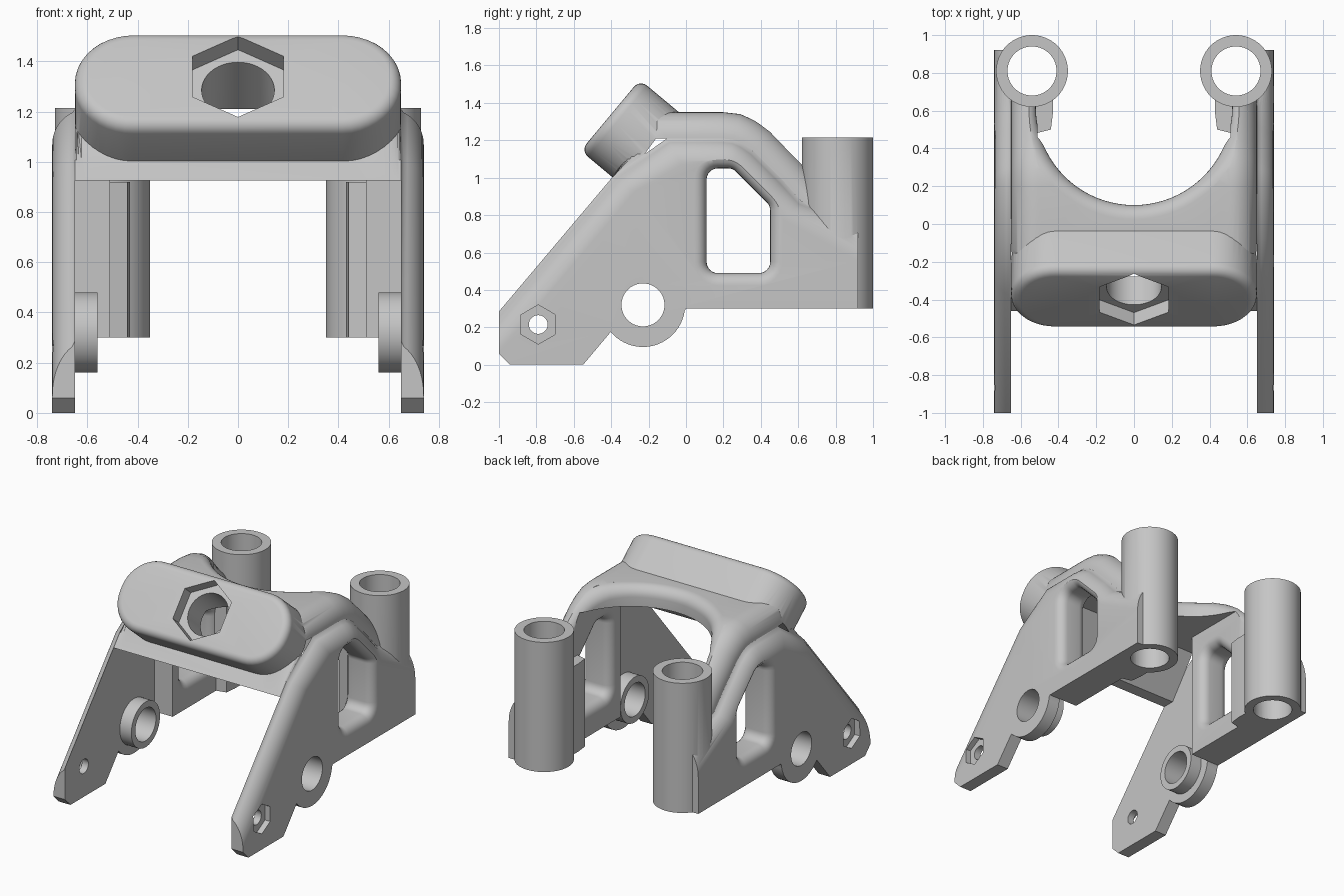
import bpy, bmesh, math
from mathutils import Vector

cube = bpy.data.objects.get("Cube")
if cube:
    bpy.data.objects.remove(cube, do_unlink=True)

GREY = (0.56, 0.56, 0.56, 1)
mat = bpy.data.materials.new("plain_grey")
mat.use_nodes = True
mat.diffuse_color = GREY
mat.node_tree.nodes["Principled BSDF"].inputs["Base Color"].default_value = GREY


def loft(name, rings):
    """Closed solid through rings that share a point count."""
    bm = bmesh.new()
    rows = [[bm.verts.new(p) for p in ring] for ring in rings]
    n = len(rows[0])
    for a, b in zip(rows, rows[1:]):
        for i in range(n):
            j = (i + 1) % n
            bm.faces.new((a[i], a[j], b[j], b[i]))
    bm.faces.new(rows[0])
    bm.faces.new(rows[-1])
    bmesh.ops.recalc_face_normals(bm, faces=bm.faces)
    mesh = bpy.data.meshes.new(name)
    bm.to_mesh(mesh)
    bm.free()
    mesh.materials.append(mat)
    ob = bpy.data.objects.new(name, mesh)
    bpy.context.collection.objects.link(ob)
    return ob


def circle(a, b, r, n=56, turn=0.0):
    return [(a + r * math.cos(turn + math.tau * i / n),
             b + r * math.sin(turn + math.tau * i / n)) for i in range(n)]


def quarter(r, steps):
    """Pairs (sideways, down) along a quarter-round edge of radius r, side face last."""
    angles = [math.pi / 2 * (1 - k / steps) for k in range(steps + 1)]
    return [(r * (1 - math.cos(t)), r * (1 - math.sin(t))) for t in angles]


def rounded(corners, r, off=0.0, steps=10):
    """Convex outline with rounded corners, grown outward by off."""
    pts = [Vector(c) for c in corners]
    out = []
    for i, v in enumerate(pts):
        d1 = (v - pts[i - 1]).normalized()
        d2 = (pts[(i + 1) % len(pts)] - v).normalized()
        n1, n2 = Vector((d1.y, -d1.x)), Vector((d2.y, -d2.x))
        centre = v - (n1 + n2) * (r / (1 + n1.dot(n2)))
        for k in range(steps + 1):
            out.append(centre + n1.slerp(n2, k / steps) * (r + off))
    return out


def along_x(pts, x):
    return [(x, p[0], p[1]) for p in pts]


def along_z(pts, z):
    return [(p[0], p[1], z) for p in pts]


def combine(tool, op):
    mod = body.modifiers.new(op, 'BOOLEAN')
    mod.operation, mod.object, mod.solver = op, tool, 'EXACT'
    bpy.context.view_layer.objects.active = body
    bpy.ops.object.modifier_apply(modifier=mod.name)
    bpy.data.objects.remove(tool, do_unlink=True)


def cut(tool):
    combine(tool, 'DIFFERENCE')


def add(tool):
    combine(tool, 'UNION')


# Side outline: ridge line of the core over a fixed lower line
TOP = [Vector(p) for p in ((-1, .285), (-.39, 1.007), (-.18, 1.35), (.2, 1.35), (.29, 1.34),
                           (.37, 1.305), (.45, 1.25), (.62, 1.08), (.72, .97), (.92, .76))]
LAST = len(TOP) - 1
BOSS = (-.23, .32)
LOW = [(.92, .3), (0, .3)]
LOW += [(BOSS[0] + .225 * math.cos(math.radians(a)), BOSS[1] + .225 * math.sin(math.radians(a)))
        for a in range(-8, -141, -6)]
LOW += [(-.55, 0), (-.94, 0), (-1, .06)]


def side_outline(core, plate):
    """Ridge lowered by the core rounding (bridge and rail only) plus the plate rounding."""
    out = []
    for i, p in enumerate(TOP):
        inset = plate + (core if 1 < i < LAST else 0)
        span = TOP[max(i - 1, 0):i + 2]
        dirs = [(b - a).normalized() for a, b in zip(span, span[1:])]
        n1, n2 = Vector((dirs[0].y, -dirs[0].x)), Vector((dirs[-1].y, -dirs[-1].x))
        if i in (0, LAST):      # ends slide straight down
            out.append(p + Vector((0, inset / n1.y)))
        else:
            out.append(p + (n1 + n2) * (inset / (1 + n1.dot(n2))))
    return out + LOW


def top_height(y):
    for a, b in zip(TOP, TOP[1:]):
        if y <= b.x or b is TOP[-1]:
            return a.y + (b.y - a.y) * (y - a.x) / (b.x - a.x)


# Main body: rounded core with a lower rounded plate on each outer side
FILLET = .14
levels = [(.65 - s, d, 0) for s, d in quarter(FILLET, 10)]
levels += [(.74 - s, FILLET, d) for s, d in quarter(FILLET, 14) if s < .085]
levels = [(-x, c, p) for x, c, p in reversed(levels)] + levels
body = loft("bracket_body", [along_x(side_outline(c, p), x) for x, c, p in levels])

# Tilted rounded head block
FACE = Vector((0, -.4, 1.34))
UP = Vector((0, .64, .768))
OUT = Vector((0, -.768, .64))


def on_face(pts, depth):
    return [FACE + Vector((p[0], 0, 0)) + UP * p[1] - OUT * depth for p in pts]


HEAD = [(-.65, -.255), (.65, -.255), (.65, .24), (-.65, .24)]
rings = [on_face(rounded(HEAD, .235), .3)]
rings += [on_face(rounded(HEAD, .235, -s), d) for s, d in reversed(quarter(.05, 6))]
rings[1:] = sorted(rings[1:], key=lambda ring: OUT.dot(ring[0]))
add(loft("head_block", rings))

# Hollow under the bridge: wide between the front plates, narrower between rear legs
front_gap = [(-1.2, -.1), (0, -.1), (0, 1.21), (-.16, 1.21), (-.37, .925), (-1.2, .925)]
cut(loft("front_gap", [along_x(front_gap, x) for x in (-.65, .65)]))
rear_gap = [(-.05, -.1), (.62, -.1), (.62, 1.21), (-.05, 1.21)]
cut(loft("rear_gap", [along_x(rear_gap, x) for x in (-.51, .51)]))


# Rear arch with a rolled upper edge that follows the ridge line
def arch(o):
    r = .52 + o
    pts = [(r * math.cos(a), .62 + r * math.sin(a))
           for a in (math.pi * (1 + i / 40) for i in range(41))]
    rise = (.72, .82, .92, 1.2)
    return pts + [(r, y) for y in rise] + [(-r, y) for y in reversed(rise)]


ROLL = .075
rings = [along_z(arch(0), .2)]
for o, d in reversed(quarter(ROLL, 7)):
    rings.append([(x, y, top_height(min(y, .92)) - d) for x, y in arch(o)])
rings[1:] = sorted(rings[1:], key=lambda ring: ring[20][2])
rings.append(along_z(arch(ROLL), 1.8))
cut(loft("arch_cut", rings))

# Head socket and through hole
cut(loft("head_socket", [on_face(circle(0, 0, .21, 6, math.pi / 2), d) for d in (-.1, .085)]))
cut(loft("head_hole", [on_face(circle(0, 0, .145), d) for d in (-.1, .7)]))

WINDOW = [(.11, .49), (.45, .49), (.45, .85), (.25, 1.05), (.11, 1.05)]
FLARE = .065
for s in (1, -1):
    # Leg window with rolled edges on both sides
    rolled = [(d, off) for off, d in quarter(FLARE, 6)]
    rolled = sorted([(depth, off) for off, depth in rolled])
    inner = [(.48, FLARE)] + [(.51 + depth, off) for depth, off in rolled]
    outer = [(.77, FLARE)] + [(.74 - depth, off) for depth, off in rolled]
    cut(loft("window_cut", [along_x(rounded(WINDOW, .06, off, 6), s * x)
                            for x, off in inner + outer[::-1]]))

    # Rear tower with an inner gusset
    gusset = [(.6, .36), (.51, .36), (.47, .42), (.44, .5), (.43, .58), (.43, .75), (.6, .75)]
    gusset = [(.6, .46)] + [(x, max(y, .46)) for x, y in gusset[3:]]
    add(loft("gusset", [along_z([(s * x, y) for x, y in gusset], z) for z in (.3, .92)]))
    add(loft("rear_tower", [along_z(circle(s * .54, .81, .19, 64), z) for z in (.3, 1.215)]))
    cut(loft("tower_bore", [along_z(circle(s * .54, .81, .13), z) for z in (.1, 1.5)]))

    # Pivot boss and bore
    add(loft("pivot_boss", [along_x(circle(*BOSS, .16), s * x) for x in (.56, .68)]))
    cut(loft("pivot_bore", [along_x(circle(*BOSS, .115), s * x) for x in (.5, .8)]))

    # Nut pocket and bolt hole at the front foot
    cut(loft("nut_pocket", [along_x(circle(-.79, .215, .105, 6, math.pi / 2), s * x) for x in (.7, .8)]))
    cut(loft("bolt_hole", [along_x(circle(-.79, .215, .05, 32), s * x) for x in (.5, .8)]))

# Smooth the rounded areas, keep crisp edges
bpy.ops.object.select_all(action='DESELECT')
body.select_set(True)
bpy.context.view_layer.objects.active = body
bpy.ops.object.shade_smooth_by_angle(angle=math.radians(28))
